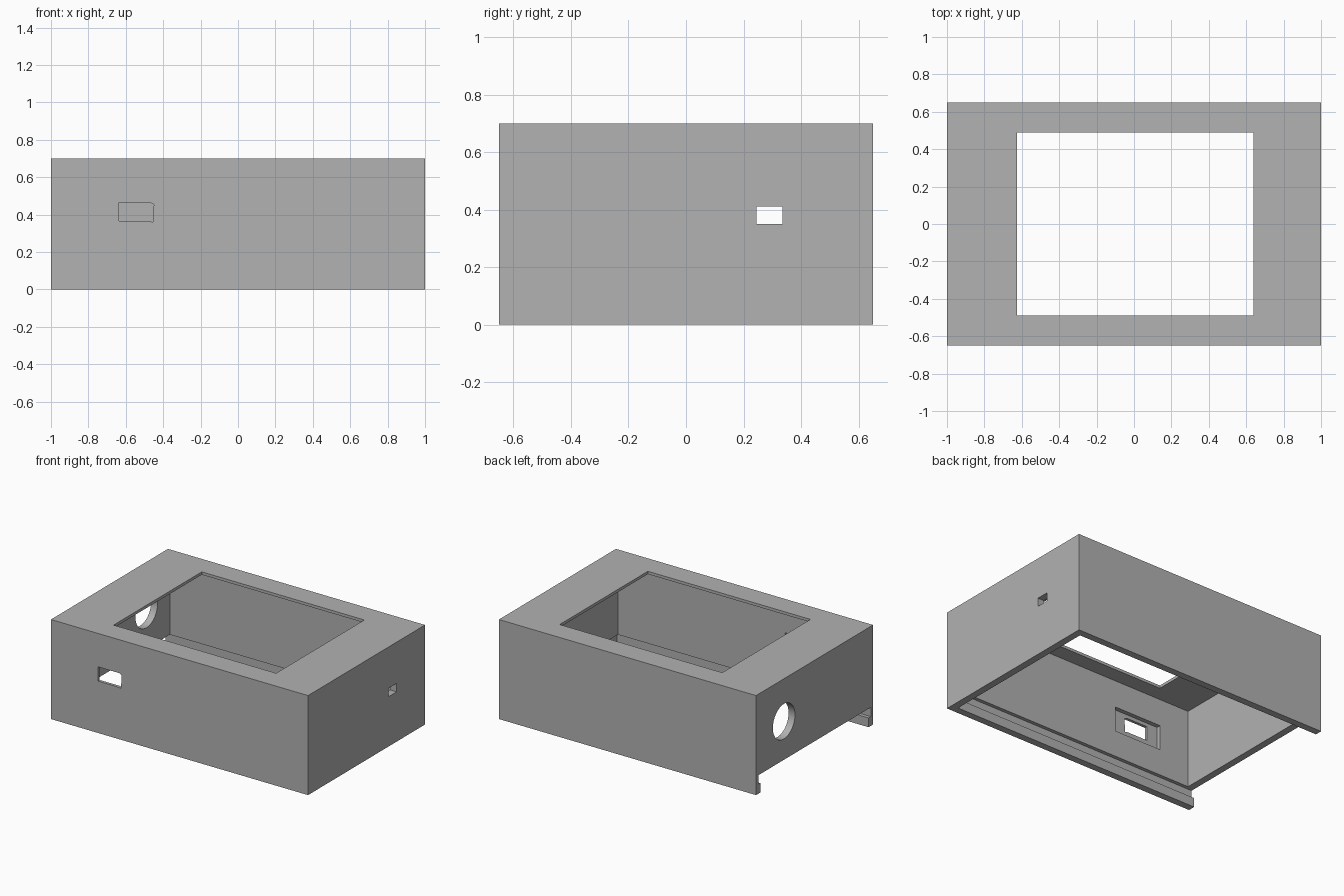
import bpy
import bmesh
import math
from mathutils import Matrix

default = bpy.data.objects.get("Cube")
if default:
    bpy.data.objects.remove(default, do_unlink=True)

# Overall size and wall thicknesses
LENGTH, WIDTH, HEIGHT = 2.0, 1.3, 0.7
WALL, ROOF = 0.05, 0.02
SLOT_LOW, SLOT_HIGH, SLOT_DEPTH = 0.065, 0.13, 0.025
IN_X, IN_Y = LENGTH / 2 - WALL, WIDTH / 2 - WALL

grey = bpy.data.materials.new("plain_grey")
grey.use_nodes = True
colour = (0.445, 0.445, 0.445, 1)
grey.diffuse_color = colour
grey.node_tree.nodes["Principled BSDF"].inputs["Base Color"].default_value = colour


def link(name, bm):
    bmesh.ops.recalc_face_normals(bm, faces=bm.faces[:])
    mesh = bpy.data.meshes.new(name)
    bm.to_mesh(mesh)
    bm.free()
    mesh.materials.append(grey)
    obj = bpy.data.objects.new(name, mesh)
    bpy.context.collection.objects.link(obj)
    return obj


def box(name, x, y, z):
    """Box from (low, high) ranges on each axis."""
    bm = bmesh.new()
    bmesh.ops.create_cube(bm, size=1)
    for v in bm.verts:
        v.co = [r[0] if c < 0 else r[1] for c, r in zip(v.co, (x, y, z))]
    return link(name, bm)


def prism_y(name, outline, y0, y1):
    """Outline in x and z, extruded along y."""
    bm = bmesh.new()
    face = bm.faces.new([bm.verts.new((x, y0, z)) for x, z in outline])
    new = bmesh.ops.extrude_face_region(bm, geom=[face])["geom"]
    moved = [g for g in new if isinstance(g, bmesh.types.BMVert)]
    bmesh.ops.translate(bm, verts=moved, vec=(0, y1 - y0, 0))
    return link(name, bm)


def cylinder_x(name, centre, radius, depth):
    bm = bmesh.new()
    turn = Matrix.Translation(centre) @ Matrix.Rotation(math.pi / 2, 4, "Y")
    bmesh.ops.create_cone(bm, cap_ends=True, segments=48, radius1=radius,
                          radius2=radius, depth=depth, matrix=turn)
    return link(name, bm)


# Outer block
case = box("enclosure_shell", (-LENGTH / 2, LENGTH / 2),
           (-WIDTH / 2, WIDTH / 2), (0, HEIGHT))
open_end = -LENGTH / 2 - 0.1

cutters = [
    # Sliding lid groove, then the opening between the lips
    box("lid_groove", (open_end, IN_X + SLOT_DEPTH),
        (-IN_Y - SLOT_DEPTH, IN_Y + SLOT_DEPTH), (SLOT_LOW, SLOT_HIGH)),
    box("lid_opening", (open_end, IN_X), (-IN_Y, IN_Y), (-0.1, 0.1)),
    # Interior and top window
    box("cavity", (-IN_X, IN_X), (-IN_Y, IN_Y), (0.1, HEIGHT - ROOF)),
    box("top_window", (-0.625, 0.64), (-0.49, 0.49), (0.6, 0.8)),
    # Front port with its inner recess
    box("port_recess", (-0.72, -0.35), (-IN_Y - 0.03, -0.5), (0.315, 0.49)),
    prism_y("front_port", [(-0.635, 0.365), (-0.475, 0.365), (-0.455, 0.36),
                           (-0.45, 0.455), (-0.47, 0.465), (-0.635, 0.465)],
            -0.8, -0.5),
    # Small port in one end and round hole in the other
    box("end_port", (0.9, 1.1), (0.245, 0.335), (0.35, 0.41)),
    cylinder_x("round_hole", (-1, 0.34, 0.4), 0.123, 0.3),
]

bpy.ops.object.select_all(action="DESELECT")
bpy.context.view_layer.objects.active = case
case.select_set(True)
for cutter in cutters:
    cutter.hide_render = True
    mod = case.modifiers.new(cutter.name, "BOOLEAN")
    mod.operation = "DIFFERENCE"
    mod.solver = "EXACT"
    mod.object = cutter
    bpy.ops.object.modifier_apply(modifier=mod.name)
    bpy.data.objects.remove(cutter, do_unlink=True)

bpy.ops.object.shade_smooth_by_angle(angle=math.radians(30))
